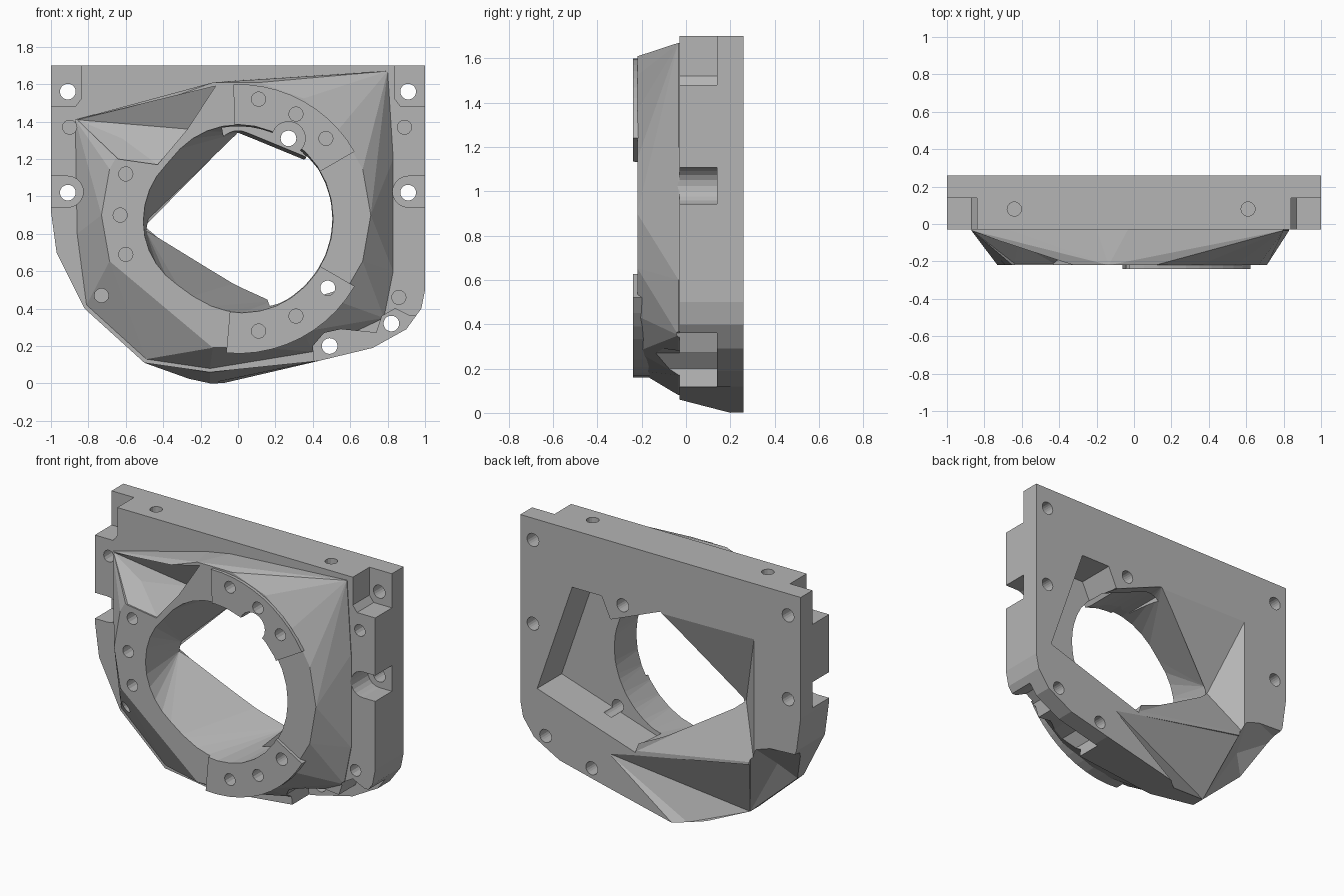
import bpy, bmesh, math
from mathutils import Vector

default_cube = bpy.data.objects.get("Cube")
if default_cube:
    bpy.data.objects.remove(default_cube, do_unlink=True)

FRONT, LEDGE, BACK = -.03, .14, .26
CENTRE = Vector((0, .88))


def make_material(name, colour):
    material = bpy.data.materials.new(name)
    material.use_nodes = True
    material.diffuse_color = colour
    material.node_tree.nodes["Principled BSDF"].inputs["Base Color"].default_value = colour
    return material


grey = make_material("cast grey", (.46, .46, .46, 1))


def finish(mesh_data, name):
    bmesh.ops.recalc_face_normals(mesh_data, faces=mesh_data.faces)
    mesh = bpy.data.meshes.new(name)
    mesh_data.to_mesh(mesh)
    mesh_data.free()
    mesh.materials.append(grey)
    part = bpy.data.objects.new(name, mesh)
    bpy.context.collection.objects.link(part)
    return part


def prism(name, outline, near, far, reshape=None):
    """Extrude an (x, z) outline between two depths."""
    mesh_data = bmesh.new()
    rings = [[mesh_data.verts.new((x, depth, z)) for x, z in outline] for depth in (near, far)]
    mesh_data.faces.new(rings[0])
    mesh_data.faces.new(rings[1])
    for i in range(len(outline)):
        j = (i + 1) % len(outline)
        mesh_data.faces.new((rings[0][i], rings[0][j], rings[1][j], rings[1][i]))
    if reshape:
        for vert in rings[0]:
            reshape(vert.co)
    return finish(mesh_data, name)


def hull(name, points):
    mesh_data = bmesh.new()
    for point in points:
        mesh_data.verts.new(point)
    result = bmesh.ops.convex_hull(mesh_data, input=mesh_data.verts)
    loose = {g for g in result["geom_interior"] + result["geom_unused"]
             if isinstance(g, bmesh.types.BMVert)}
    bmesh.ops.delete(mesh_data, geom=list(loose), context="VERTS")
    return finish(mesh_data, name)


def at_depth(outline, depth):
    return [(x, depth, z) for x, z in outline]


def arc(centre, radius, start, end, steps):
    angles = [math.radians(start + (end - start) * i / steps) for i in range(steps + 1)]
    return [(centre[0] + radius * math.cos(a), centre[1] + radius * math.sin(a)) for a in angles]


def circle(centre, radius, sides=20):
    return arc(centre, radius, 0, 360, sides)[:-1]


def combine(target, tool, operation):
    modifier = target.modifiers.new(tool.name, "BOOLEAN")
    modifier.operation = operation
    modifier.solver = "EXACT"
    modifier.object = tool
    graph = bpy.context.evaluated_depsgraph_get()
    mesh = bpy.data.meshes.new_from_object(target.evaluated_get(graph))
    target.modifiers.clear()
    target.data = mesh
    bpy.data.objects.remove(tool, do_unlink=True)


def cut(tool):
    combine(housing, tool, "DIFFERENCE")


# Back plate, its lowest corner raised at the front
def slope_front(co):
    if co.z < .05:
        co.z += .075


plate_outline = [(-1, 1.7), (-1, .92), (-.97, .7), (-.82, .4), (-.5, .11), (-.15, -.015),
                 (.43, .12), (.72, .19), (.9, .29), (.98, .4), (1, .5), (1, 1.7)]
housing = prism("housing", plate_outline, FRONT, BACK, slope_front)

# Raised faceted front around the opening, flat plate left at its upper corner
shell_base = [(-.87, 1.41), (-.86, .8), (-.81, .42), (-.49, .13), (-.15, .08),
              (.4, .17), (.78, .35), (.83, .6), (.83, 1.2), (.8, 1.67)]
ring_edge = [(x, z) for x, z in circle((-.01, .9), .72, 18) if x > -.3 or z > .5]
ring_top = [(0, 1.62), (-.22, 1.58)]
combine(housing, hull("front_shell", at_depth(shell_base, FRONT - .004)
        + at_depth(shell_base, .04) + at_depth(ring_top, .03)
        + at_depth(ring_edge, -.22)), "UNION")

# Curved mounting pads on the ring
for label, start, end in (("upper", 30, 92), ("lower", -95, -30)):
    pad = arc(CENTRE, .72, start, end, 10) + arc(CENTRE, .47, end, start, 10)
    combine(housing, prism(label + "_pad", pad, -.24, -.1), "UNION")

# Throat: a circle trimmed by straight sides that run forward towards one corner
def trim(point, start, end):
    start, end = Vector(start), Vector(end)
    normal = Vector((start.y - end.y, end.x - start.x)).normalized()
    if normal.dot(start - CENTRE) < 0:
        normal.negate()
    reach, limit = normal.dot(point - CENTRE), normal.dot(start - CENTRE)
    return CENTRE + (point - CENTRE) * limit / reach if reach > limit else point


throat = []
for corner in circle(CENTRE, .5, 48):
    corner = Vector(corner)
    for side in (((0, 1.34), (-.5, .86)), ((-.5, .82), (.2, .43)), ((0, 1.34), (.34, 1.2))):
        corner = trim(corner, *side)
    throat.append((corner.x, min(BACK + .01, .1 + .33 * (corner.x + .5)), corner.y))

cut(hull("front_opening", at_depth(circle(CENTRE, .51, 32), -.3) + throat))
back_mouth = [(-.67, 1.35), (-.67, .54), (.18, .39), (.2, .9), (0, 1.34)]
cut(hull("back_opening", [(-.5, .1, .84)] + at_depth(back_mouth, BACK + .003)
         + at_depth(back_mouth, BACK + .02)))

# Deep pocket behind the right-hand rim
pocket = [(.63, 1.33), (.42, 1.33), (.36, 1.2), (.1, 1.1), (.05, .75), (.18, .385), (.88, .61)]
cut(prism("back_pocket", pocket, .01, BACK + .02))

# Sloping back of the lower corner
slope = [(.37, .262, .33), (-.15, .2, 0), (-.5, .06, .11), (-.67, .25, .53)]
slope_mouth = [(.37, .33), (-.15, -.1), (-.5, 0), (-.67, .53)]
cut(hull("back_slope", slope + at_depth(slope_mouth, .32)))

# Hollow behind the lower left screw
hollow = [(-.67, .25, .53), (-.5, .06, .11), (-.73, .11, .5), (-.84, .02, .38), (-1, .18, .66)]
hollow_mouth = [(-.67, .67), (-1.1, .69), (-1.1, .3), (-.5, 0), (-.67, .5)]
cut(hull("back_hollow", hollow + at_depth(hollow_mouth, .3)))

# Sloping valley across the upper front of the ring
valley = [(-.62, -.1, 1.31), (-.27, -.08, 1.36), (-.86, -.04, 1.41),
          (-.12, -.21, 1.59), (-.64, -.21, 1.2), (-.43, -.21, 1.17)]
cut(hull("front_valley", valley + [(x, -.35, z) for x, y, z in valley]))

# Stepped screw seats along both sides
for side in (-1, 1):
    seat = [(side * x, z) for x, z in
            [(1.1, 1.8), (.84, 1.8), (.84, 1.52), (.87, 1.48), (1.1, 1.48)]]
    cut(prism("corner_seat", seat, -.3, LEDGE))
    slot = [(side * x, z) for x, z in
            arc((.91, 1.025), .083, 90, 270, 10) + [(1.1, .942), (1.1, 1.108)]]
    cut(prism("side_seat", slot, -.3, LEDGE))

lower_seat = [(.42, 0), (.4, .2), (.46, .27), (.55, .29), (.74, .27), (.77, .36),
              (.84, .4), (.92, .36), (1.1, .36), (1.1, 0)]
cut(prism("lower_seat", lower_seat, -.3, LEDGE))

# Ledge and screw seat inside the upper rim
cut(prism("inner_ledge", arc(CENTRE, .495, 40, 100, 10) + [(0, .88)], -.3, LEDGE))
cut(prism("inner_seat", circle((.27, 1.31), .09), -.3, LEDGE))

# Through holes
for place in [(side * .91, z) for side in (-1, 1) for z in (1.56, 1.02)] + [
        (.82, .32), (.49, .2), (.27, 1.31)]:
    cut(prism("bolt_hole", circle(place, .042), -.4, .4))
cut(prism("pocket_hole", circle((.48, .51), .04), -.4, .1))

# Blind screw holes on the ring, and open ones on the outer bosses
ring_holes = [(.11, 1.52), (.31, 1.44), (.47, 1.31), (-.6, 1.12), (-.63, .9), (-.6, .69),
              (.11, .28), (.31, .36)]
outer_holes = [(-.9, 1.37), (.89, 1.37), (.86, .46), (-.73, .47)]
for places, depth in ((ring_holes, -.13), (outer_holes, .06)):
    for place in places:
        cut(prism("screw_hole", circle(place, .038, 14), -.4, depth))

# Two screw holes in the top edge
for x in (-.64, .61):
    rim = circle((x, .08), .038, 14)
    cut(hull("top_hole", [(px, py, z) for px, py in rim for z in (1.6, 1.8)]))

for polygon in housing.data.polygons:
    polygon.use_smooth = False
